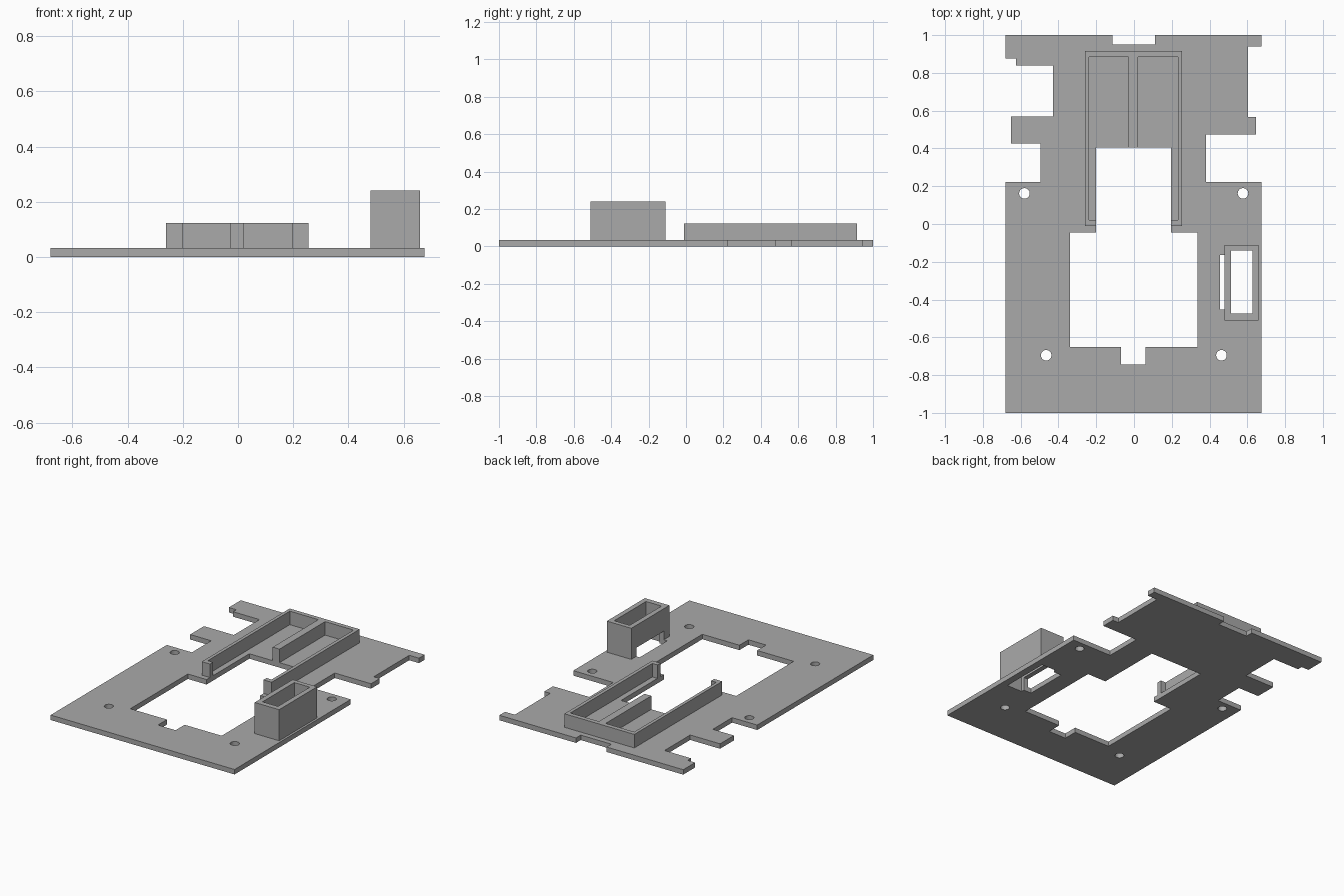
import bpy
import bmesh
from math import cos, sin, tau
from mathutils import Vector

cube = bpy.data.objects.get("Cube")
if cube:
    bpy.data.objects.remove(cube, do_unlink=True)

grey = bpy.data.materials.new("plain grey")
grey.use_nodes = True
GREY = (0.40, 0.40, 0.40, 1)
grey.diffuse_color = GREY
grey.node_tree.nodes["Principled BSDF"].inputs["Base Color"].default_value = GREY

PLATE_TOP = 0.033


def rect(x0, x1, y0, y1):
    return [(x0, y0), (x1, y0), (x1, y1), (x0, y1)]


def circle(x, y, r, sides=32):
    return [(x + r * cos(tau * i / sides), y + r * sin(tau * i / sides))
            for i in range(sides)]


def extrude_loops(name, loops, z0, z1):
    """Fill an outline with holes and extrude it upwards."""
    bm = bmesh.new()
    for loop in loops:
        verts = [bm.verts.new((x, y, z0)) for x, y in loop]
        for a, b in zip(verts, verts[1:] + verts[:1]):
            bm.edges.new((a, b))
    bmesh.ops.triangle_fill(bm, use_beauty=True, edges=bm.edges[:], normal=(0, 0, 1))
    extruded = bmesh.ops.extrude_face_region(bm, geom=bm.faces[:], use_keep_orig=True)
    moved = [v for v in extruded["geom"] if isinstance(v, bmesh.types.BMVert)]
    bmesh.ops.translate(bm, verts=moved, vec=Vector((0, 0, z1 - z0)))
    bmesh.ops.recalc_face_normals(bm, faces=bm.faces[:])
    mesh = bpy.data.meshes.new(name)
    bm.to_mesh(mesh)
    bm.free()
    mesh.materials.append(grey)
    obj = bpy.data.objects.new(name, mesh)
    bpy.context.collection.objects.link(obj)
    return obj


# Base plate: notched outline, stepped centre opening, side slot, screw holes
outline = [
    (-0.68, -1), (0.675, -1), (0.675, 0.222), (0.38, 0.222), (0.38, 0.475),
    (0.647, 0.475), (0.647, 0.567), (0.603, 0.567), (0.603, 0.94), (0.675, 0.94),
    (0.675, 1), (0.11, 1), (0.11, 0.95), (-0.115, 0.95), (-0.115, 1), (-0.68, 1),
    (-0.68, 0.875), (-0.625, 0.875), (-0.625, 0.84), (-0.43, 0.84), (-0.43, 0.57),
    (-0.65, 0.57), (-0.65, 0.425), (-0.495, 0.425), (-0.495, 0.222), (-0.68, 0.222),
]
opening = [
    (-0.338, -0.65), (-0.068, -0.65), (-0.068, -0.745), (0.062, -0.745),
    (0.062, -0.65), (0.335, -0.65), (0.335, -0.045), (0.195, -0.045),
    (0.195, 0.405), (-0.2, 0.405), (-0.2, -0.045), (-0.338, -0.045),
]
slot = [
    (0.455, -0.453), (0.513, -0.453), (0.513, -0.475), (0.627, -0.475),
    (0.627, -0.14), (0.513, -0.14), (0.513, -0.163), (0.455, -0.163),
]
screws = [(-0.58, 0.162), (0.577, 0.162), (-0.465, -0.695), (0.463, -0.695)]
extrude_loops("base_plate",
              [outline, opening, slot] + [circle(x, y, 0.028) for x, y in screws],
              0, PLATE_TOP)

# Guide rails: back wall, two side walls with inward feet, centre rib
rails = [
    (-0.26, -0.01), (-0.2, -0.01), (-0.2, 0.022), (-0.238, 0.022), (-0.238, 0.885),
    (-0.028, 0.885), (-0.028, 0.405), (0.022, 0.405), (0.022, 0.885),
    (0.232, 0.885), (0.232, 0.022), (0.195, 0.022), (0.195, -0.01), (0.255, -0.01),
    (0.255, 0.915), (-0.26, 0.915),
]
extrude_loops("guide_rails", [rails], PLATE_TOP, 0.123)

# Open-topped box with a low window in its inner wall
box = extrude_loops("side_box", [rect(0.48, 0.66, -0.51, -0.11),
                                 rect(0.513, 0.627, -0.475, -0.14)], PLATE_TOP, 0.24)
cutter = extrude_loops("window_cutter", [rect(0.46, 0.55, -0.453, -0.163)], 0, 0.09)
cutter.hide_render = True
cut = box.modifiers.new("window", "BOOLEAN")
cut.operation = "DIFFERENCE"
cut.solver = "EXACT"
cut.object = cutter
bpy.context.view_layer.objects.active = box
bpy.ops.object.modifier_apply(modifier=cut.name)
bpy.data.objects.remove(cutter, do_unlink=True)
